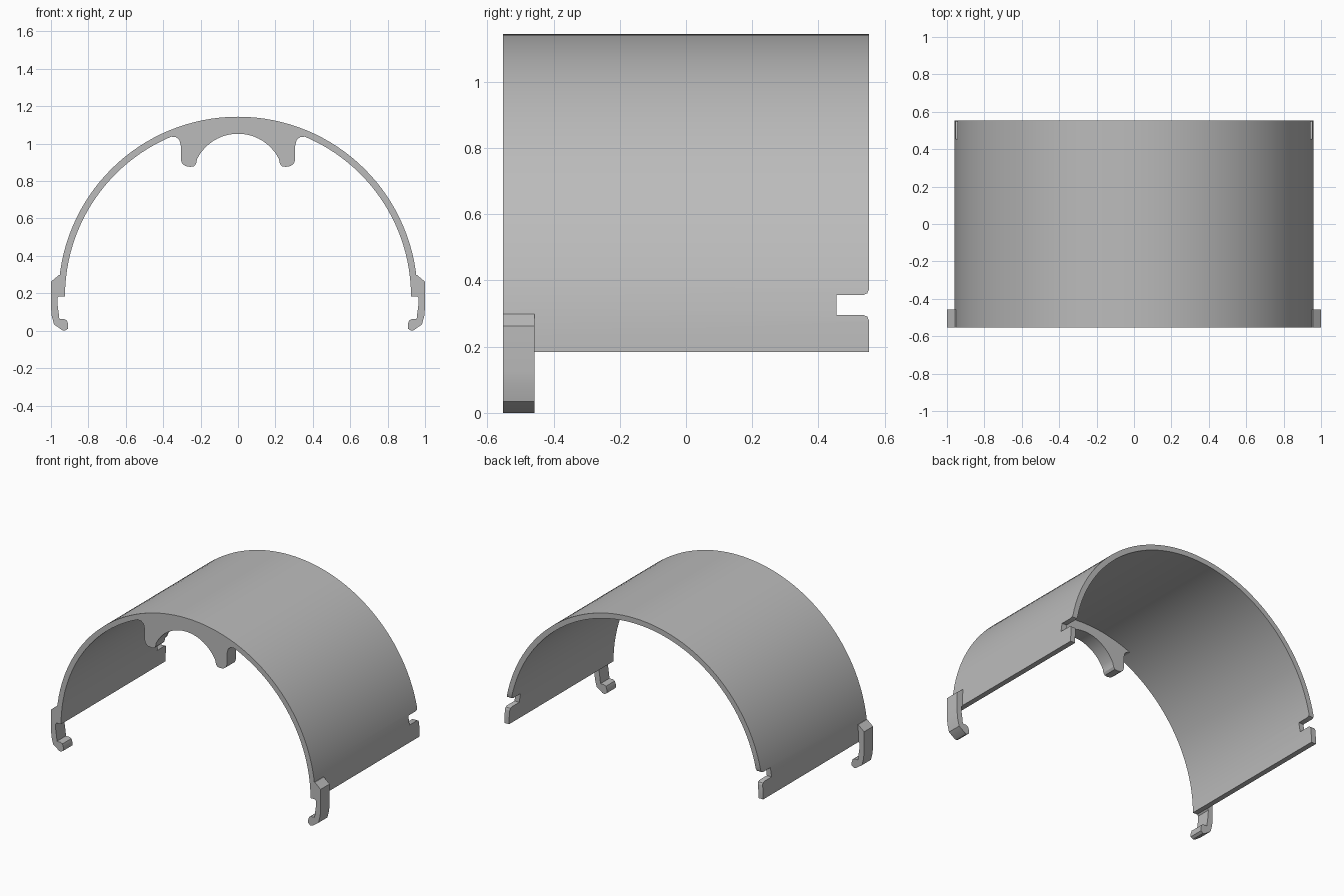
import bpy, bmesh
from math import cos, sin, pi, sqrt, radians, asin

if "Cube" in bpy.data.objects:
    bpy.data.objects.remove(bpy.data.objects["Cube"])

grey = bpy.data.materials.new("plain grey")
grey.use_nodes = True
colour = (0.5, 0.5, 0.5, 1)
grey.diffuse_color = colour
grey.node_tree.nodes["Principled BSDF"].inputs["Base Color"].default_value = colour

BASE = 0.184               # height of the arch axis
R_OUT, R_IN = 0.96, 0.925
FRONT, BACK = -0.553, 0.553
TAB = 0.095                # depth of the clips and the bracket


def arc(radius, start, end, steps, cz=BASE):
    """Points on a circle around x = 0, angles in radians from +x."""
    angles = [start + (end - start) * i / steps for i in range(steps + 1)]
    return [(radius * cos(a), cz + radius * sin(a)) for a in angles]


def prism(name, profile, start, end, axis="y"):
    """Extrude a closed profile (xz along y, or yz along x)."""
    place = (lambda p, d: (p[0], d, p[1])) if axis == "y" else (lambda p, d: (d, p[0], p[1]))
    bm = bmesh.new()
    face = bm.faces.new([bm.verts.new(place(p, start)) for p in profile])
    extruded = bmesh.ops.extrude_face_region(bm, geom=[face])["geom"]
    move = (0, end - start, 0) if axis == "y" else (end - start, 0, 0)
    bmesh.ops.translate(bm, vec=move, verts=[v for v in extruded if isinstance(v, bmesh.types.BMVert)])
    bmesh.ops.recalc_face_normals(bm, faces=bm.faces)
    mesh = bpy.data.meshes.new(name)
    bm.to_mesh(mesh)
    bm.free()
    obj = bpy.data.objects.new(name, mesh)
    bpy.context.collection.objects.link(obj)
    mesh.materials.append(grey)
    return obj


def smooth(obj):
    bpy.ops.object.select_all(action="DESELECT")
    obj.select_set(True)
    bpy.context.view_layer.objects.active = obj
    bpy.ops.object.shade_smooth_by_angle(angle=radians(25))


# Half-round shell
shell = prism("arched_shell", arc(R_OUT, 0, pi, 64) + arc(R_IN, pi, 0, 64), FRONT, BACK)

# Slots with rounded mouths in both back corners
low, high, lip = 0.296, 0.356, 0.018
slot = [(0.455, low), (BACK - lip, low), (BACK - lip * 0.3, low - lip * 0.3),
        (BACK, low - lip), (BACK + 0.1, low - lip), (BACK + 0.1, high + lip),
        (BACK, high + lip), (BACK - lip * 0.3, high + lip * 0.3),
        (BACK - lip, high), (0.455, high)]
cutter = prism("slot_cutter", slot, -1.2, 1.2, axis="x")
cutter.hide_render = True
cutter.hide_set(True)
cut = shell.modifiers.new("slots", "BOOLEAN")
cut.operation = "DIFFERENCE"
cut.solver = "EXACT"
cut.object = cutter
bpy.context.view_layer.objects.active = shell
bpy.ops.object.modifier_apply(modifier=cut.name)
bpy.data.objects.remove(cutter)
smooth(shell)

# Bracket under the crown: two rounded lugs with a round cut-out between
lug = [(0.353, 1.037), (0.332, 1.035), (0.314, 1.02), (0.306, 0.99), (0.306, 0.915),
       (0.298, 0.893), (0.28, 0.88), (0.255, 0.876), (0.235, 0.879), (0.224, 0.893)]
saddle_z, saddle_r = 0.808, 0.245
a0 = asin(0.11 / saddle_r)
lean = asin(0.353 / R_IN)
profile = (lug + arc(saddle_r, a0, pi - a0, 24, saddle_z)
           + [(-x, z) for x, z in reversed(lug)]
           + arc(R_IN + 0.004, pi / 2 + lean, pi / 2 - lean, 24))
smooth(prism("crown_bracket", profile, FRONT, FRONT + TAB))

# Hooked clips at the front feet
hook = [(0.945, 0.298), (0.957, 0.298), (1.0, 0.262), (1.0, 0.125), (0.996, 0.08),
        (0.984, 0.034), (0.94, 0.003), (0.925, 0.0), (0.908, 0.011), (0.908, 0.035), (0.915, 0.055),
        (0.928, 0.062), (0.955, 0.062), (0.958, 0.09), (0.965, 0.14), (0.966, 0.175),
        (0.958, BASE), (0.945, BASE)]
for side, sx in (("left", 1), ("right", -1)):
    smooth(prism(side + "_clip", [(x * sx, z) for x, z in hook], FRONT, FRONT + TAB))
